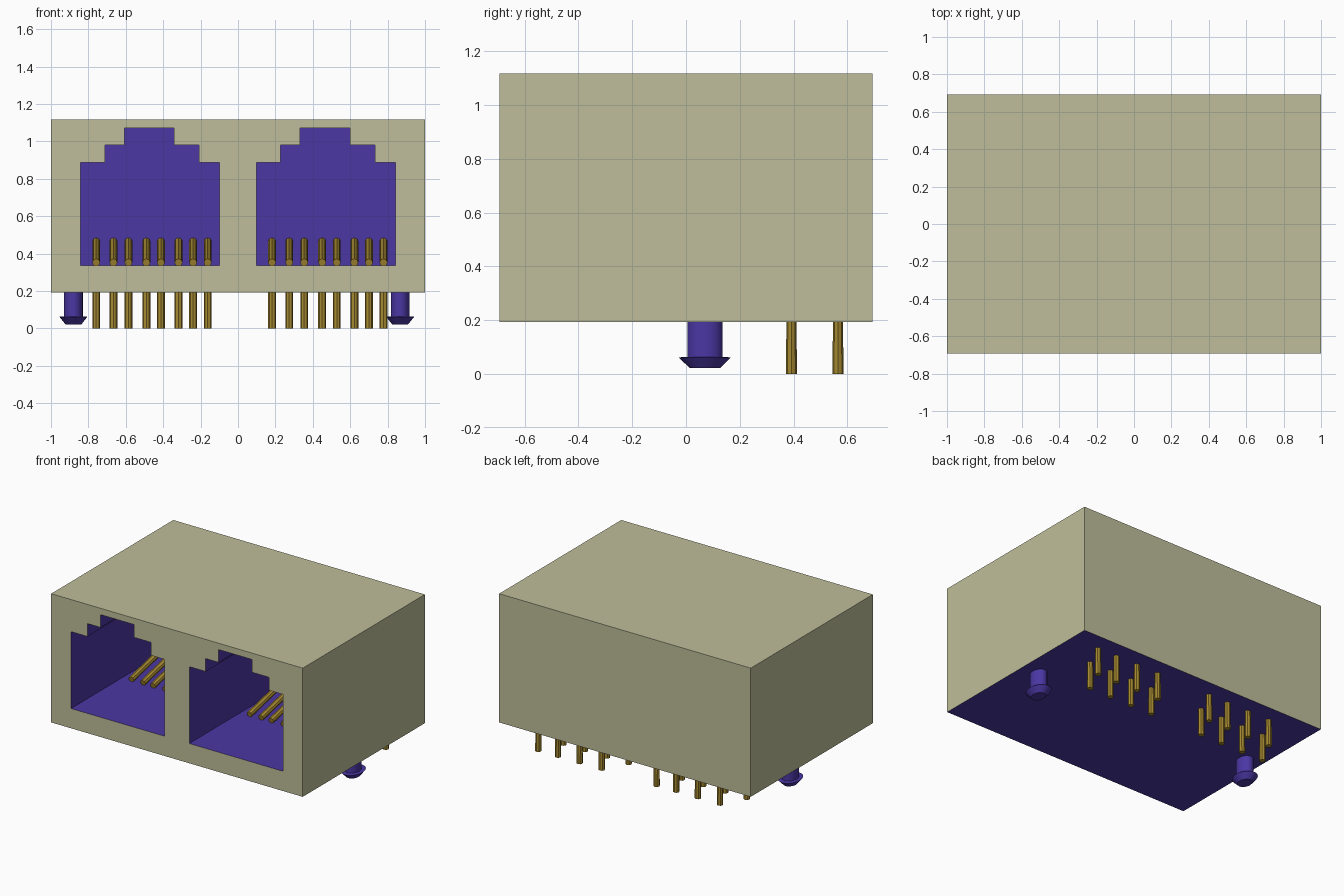
import bpy, bmesh, math

if "Cube" in bpy.data.objects:
    bpy.data.objects.remove(bpy.data.objects["Cube"], do_unlink=True)


def material(name, rgb):
    m = bpy.data.materials.new(name)
    m.use_nodes = True
    m.diffuse_color = (*rgb, 1)
    m.node_tree.nodes["Principled BSDF"].inputs["Base Color"].default_value = (*rgb, 1)
    return m


BEIGE = material("beige shell", (0.52, 0.515, 0.325))
BLUE = material("violet blue plastic", (0.070, 0.038, 0.37))
GOLD = material("gold contact", (0.38, 0.25, 0.03))


def add_object(name, data, *mats):
    ob = bpy.data.objects.new(name, data)
    bpy.context.scene.collection.objects.link(ob)
    for m in mats:
        data.materials.append(m)
    return ob


FRONT, BACK, BOTTOM, TOP = -0.693, 0.693, 0.193, 1.118
CAVITY_BACK = 0.37
PORTS = {"right": -0.47, "left": 0.47}

# Housing: front face with two stepped sockets, extruded backwards
SOCKET = [(-0.372, 0.335), (0.372, 0.335), (0.372, 0.887), (0.262, 0.887),
          (0.262, 0.98), (0.128, 0.98), (0.128, 1.072), (-0.138, 1.072),
          (-0.138, 0.98), (-0.242, 0.98), (-0.242, 0.887), (-0.372, 0.887)]
OUTER = [(-1, BOTTOM), (1, BOTTOM), (1, TOP), (-1, TOP)]

bm = bmesh.new()
rim_edges = []


def extrude_outline(points, depth_y, mat_index):
    """Outline on the front plane, side walls and a cap at depth_y."""
    near = [bm.verts.new((x, FRONT, z)) for x, z in points]
    far = [bm.verts.new((x, depth_y, z)) for x, z in points]
    n = len(points)
    rim_edges.extend(bm.edges.new((near[i], near[(i + 1) % n])) for i in range(n))
    faces = [bm.faces.new((near[i], near[(i + 1) % n], far[(i + 1) % n], far[i]))
             for i in range(n)]
    faces.append(bm.faces.new(far))
    for f in faces:
        f.material_index = mat_index


extrude_outline(OUTER, BACK, 0)
for cx in PORTS.values():
    extrude_outline([(x + cx, z) for x, z in SOCKET], CAVITY_BACK, 1)
bmesh.ops.triangle_fill(bm, edges=rim_edges, use_beauty=True)
bmesh.ops.recalc_face_normals(bm, faces=bm.faces)
for f in bm.faces:  # underside shows the inner plastic
    if f.calc_center_median().z < BOTTOM + 0.001:
        f.material_index = 1
mesh = bpy.data.meshes.new("housing")
bm.to_mesh(mesh)
bm.free()
add_object("housing", mesh, BEIGE, BLUE)

# Contacts: sloping spring in the socket, bent down into a leg, in two staggered rows
PIN_X = [-0.288, -0.196, -0.116, -0.02, 0.058, 0.152, 0.23, 0.308]
for side, cx in PORTS.items():
    curve = bpy.data.curves.new(side + "_contacts", "CURVE")
    curve.dimensions = "3D"
    curve.bevel_depth = 0.021
    curve.bevel_resolution = 2
    curve.use_fill_caps = True
    for i, px in enumerate(PIN_X):
        row = 0.565 if i % 2 else 0.392
        path = [(-0.13, 0.352), (0.37, 0.464), (row, 0.464), (row, 0.0)]
        sp = curve.splines.new("POLY")
        sp.points.add(len(path) - 1)
        sp.use_smooth = False
        for p, (y, z) in zip(sp.points, path):
            p.co = (cx + px, y, z, 1)
    add_object(side + "_contacts", curve, GOLD)

# Mounting pegs: oval lathe profile with a barbed foot
PEG = [(0.056, 0.022), (0.097, 0.062), (0.065, 0.064), (0.065, BOTTOM + 0.02)]
SEG = 24
for side, cx in (("right", -0.88), ("left", 0.867)):
    bm = bmesh.new()
    rings = [[bm.verts.new((cx + 0.77 * r * math.cos(a), 0.07 + r * math.sin(a), z))
              for a in (2 * math.pi * k / SEG for k in range(SEG))] for r, z in PEG]
    for lo, hi in zip(rings, rings[1:]):
        for k in range(SEG):
            j = (k + 1) % SEG
            bm.faces.new((lo[k], lo[j], hi[j], hi[k]))
    bm.faces.new(rings[0][::-1])
    bm.faces.new(rings[-1])
    bmesh.ops.recalc_face_normals(bm, faces=bm.faces)
    mesh = bpy.data.meshes.new(side + "_peg")
    bm.to_mesh(mesh)
    bm.free()
    peg = add_object(side + "_peg", mesh, BLUE)
    bpy.ops.object.select_all(action="DESELECT")
    peg.select_set(True)
    bpy.context.view_layer.objects.active = peg
    bpy.ops.object.shade_smooth_by_angle(angle=math.radians(30))
